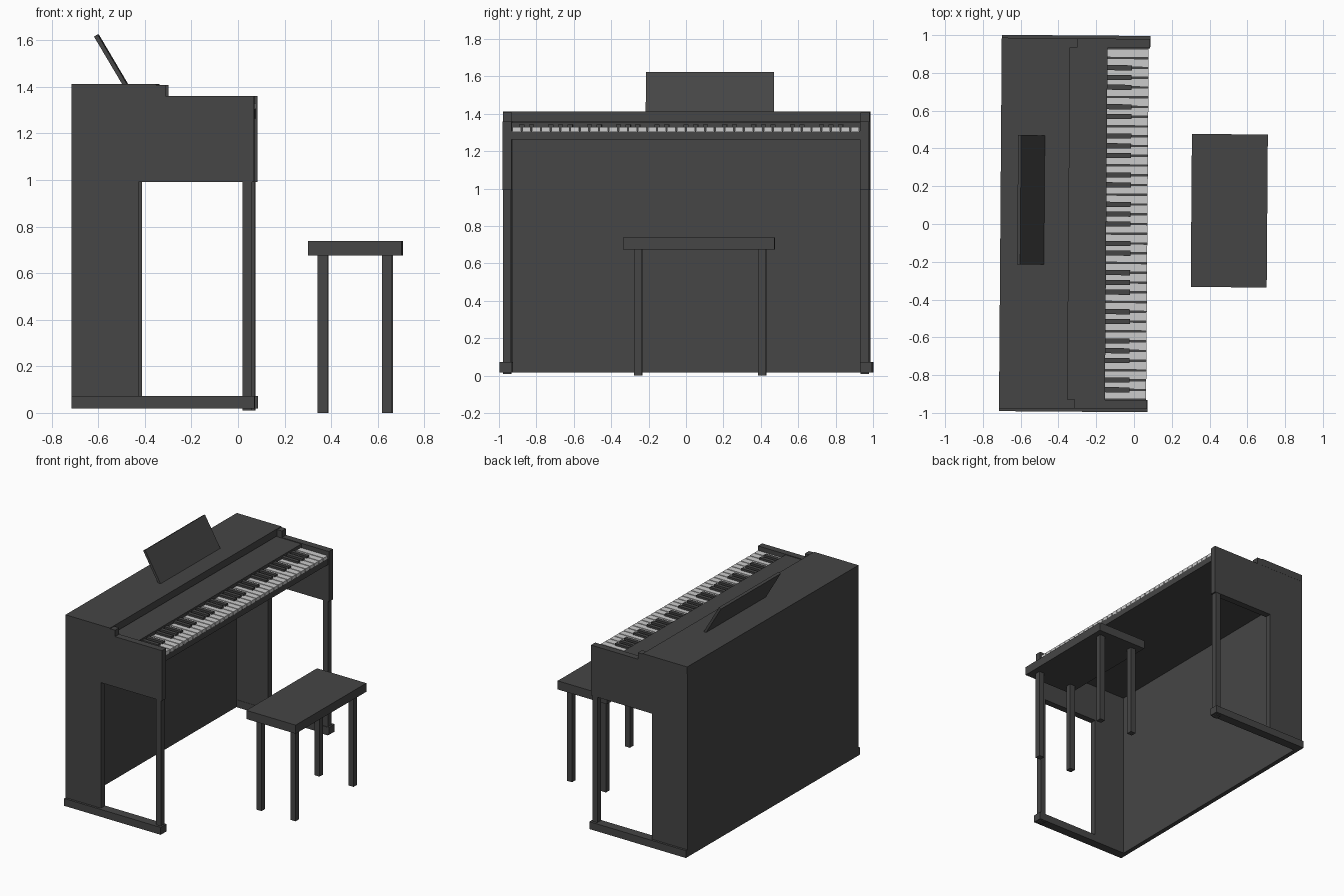
import bpy, bmesh, math
from mathutils import Matrix

if "Cube" in bpy.data.objects:
    bpy.data.objects.remove(bpy.data.objects["Cube"])

# the whole set stands turned very slightly about z
TURN = Matrix.Rotation(-0.0075, 4, 'Z')


def material(name, rgb):
    m = bpy.data.materials.new(name)
    m.diffuse_color = (*rgb, 1)
    m.use_nodes = True
    m.node_tree.nodes["Principled BSDF"].inputs["Base Color"].default_value = m.diffuse_color
    return m


DARK = material("dark_finish", (0.06, 0.06, 0.06))
WHITE = material("white_key_finish", (0.8, 0.8, 0.8))


def finish(name, bm, mat):
    bmesh.ops.recalc_face_normals(bm, faces=bm.faces)
    bm.transform(TURN)
    me = bpy.data.meshes.new(name)
    bm.to_mesh(me)
    bm.free()
    me.materials.append(mat)
    ob = bpy.data.objects.new(name, me)
    bpy.context.collection.objects.link(ob)
    return ob


def add_box(bm, x, y, z):
    size = [b - a for a, b in (x, y, z)]
    mid = [(a + b) / 2 for a, b in (x, y, z)]
    bmesh.ops.create_cube(bm, size=1, matrix=Matrix.Translation(mid) @ Matrix.Diagonal((*size, 1)))


def box(name, x, y, z, mat=DARK):
    bm = bmesh.new()
    add_box(bm, x, y, z)
    return finish(name, bm, mat)


def slab(name, profile, y0, y1):
    """Extrude an x-z profile along y."""
    bm = bmesh.new()
    f = bm.faces.new([bm.verts.new((x, y0, z)) for x, z in profile])
    ext = bmesh.ops.extrude_face_region(bm, geom=[f])
    for v in ext["geom"]:
        if isinstance(v, bmesh.types.BMVert):
            v.co.y = y1
    return finish(name, bm, DARK)


BACK, FRONT = -0.7075, 0.077

# side panels, bottom rails and front legs
side = [(BACK, 0.06), (BACK, 1.407), (-0.305, 1.407), (-0.305, 1.36),
        (FRONT, 1.36), (FRONT, 0.992), (-0.42, 0.992), (-0.42, 0.06)]
for s, label in ((-1, "left"), (1, "right")):
    ys = lambda a, b: tuple(sorted((s * a, s * b)))
    slab(f"{label}_side_panel", side, *ys(0.932, 0.98))
    box(f"{label}_bottom_rail", (BACK, FRONT + 0.002), ys(0.93, 0.996), (0.018, 0.072))
    box(f"{label}_front_leg", (0.027, 0.067), ys(0.934, 0.978), (0.01, 1.0))

# body between the sides
box("back_panel", (BACK, -0.675), (-0.932, 0.932), (0.018, 1.38))
box("top_lid", (BACK, -0.345), (-0.981, 0.981), (1.36, 1.412))
box("keybed", (-0.68, 0.071), (-0.932, 0.932), (1.263, 1.308))
box("control_panel", (-0.68, -0.147), (-0.932, 0.932), (1.3, 1.355))

# five octaves of keys, low C to high C
N, Y0 = 36, -0.93
STEP = 1.86 / N
whites, blacks = bmesh.new(), bmesh.new()
for i in range(N):
    y = Y0 + i * STEP
    add_box(whites, (-0.15, 0.071), (y + 0.0035, y + STEP - 0.0035), (1.305, 1.33))
    if i % 7 in (1, 2, 4, 5, 6):
        add_box(blacks, (-0.15, -0.018), (y - 0.0135, y + 0.0135), (1.305, 1.344))
finish("white_keys", whites, WHITE)
finish("black_keys", blacks, DARK)

# leaning music stand
slab("music_stand", [(-0.492, 1.405), (-0.474, 1.41), (-0.601, 1.625), (-0.617, 1.616)], -0.219, 0.466)

# bench
box("bench_seat", (0.303, 0.705), (-0.331, 0.479), (0.675, 0.738))
for x in (0.365, 0.642):
    for y in (-0.252, 0.412):
        box("bench_leg", (x - 0.021, x + 0.021), (y - 0.021, y + 0.021), (0, 0.68))
